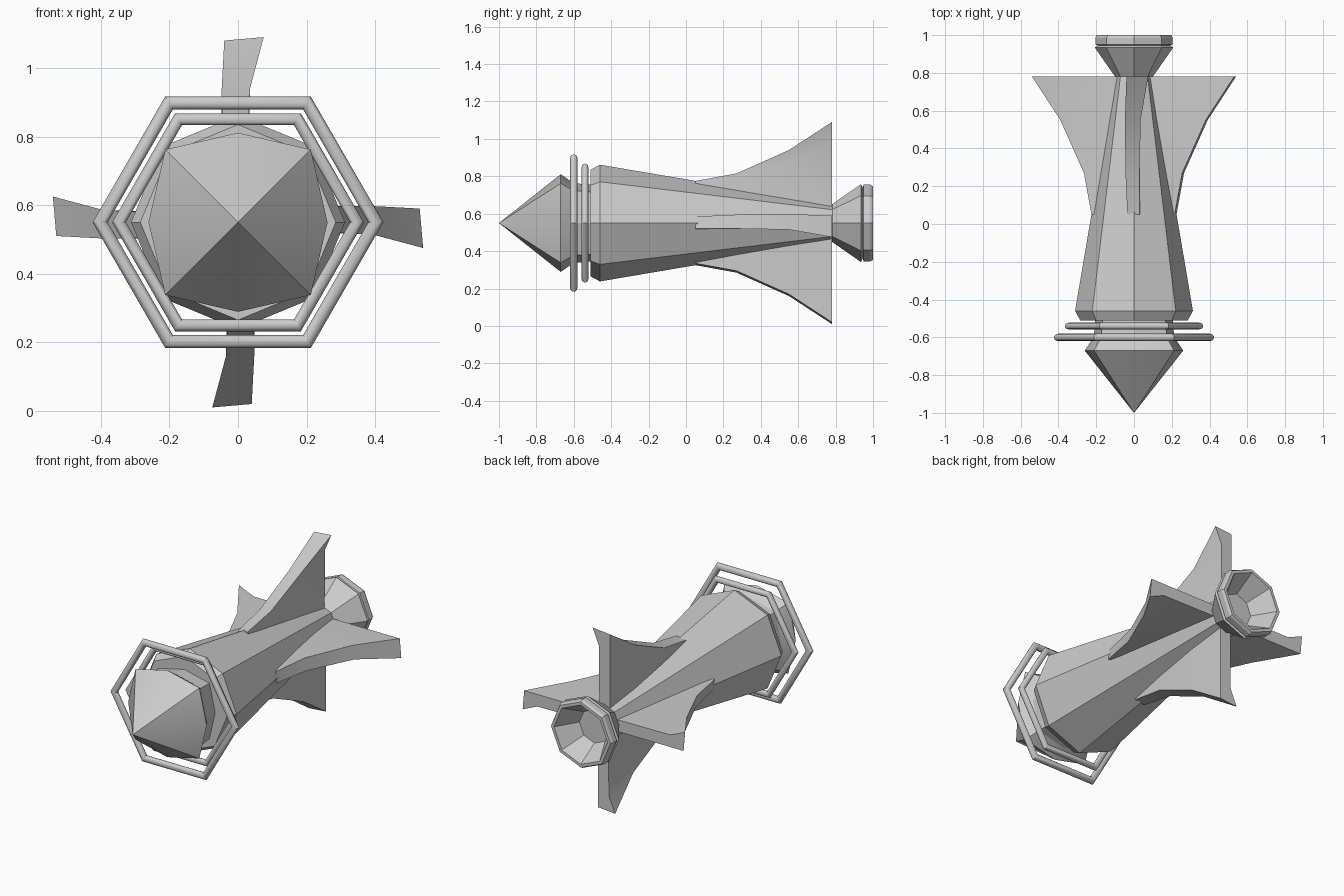
import bpy, bmesh
from math import sin, cos, pi, radians
from mathutils import Matrix

if "Cube" in bpy.data.objects:
    bpy.data.objects.remove(bpy.data.objects["Cube"])

CZ = 0.55  # height of the long axis


def finish(name, bm, angle=1):
    bmesh.ops.recalc_face_normals(bm, faces=bm.faces[:])
    me = bpy.data.meshes.new(name)
    bm.to_mesh(me)
    bm.free()
    ob = bpy.data.objects.new(name, me)
    bpy.context.collection.objects.link(ob)
    bpy.ops.object.select_all(action='DESELECT')
    ob.select_set(True)
    bpy.context.view_layer.objects.active = ob
    bpy.ops.object.shade_smooth_by_angle(angle=radians(angle))
    return ob


def lathe(name, profile, squash=1.0, angle=1):
    """Octagonal body along y; profile is (y, radius); squash scales the on-axis corners."""
    bm = bmesh.new()
    rings = []
    for y, r in profile:
        if r == 0:
            rings.append([bm.verts.new((0, y, CZ))] * 8)
            continue
        ring = []
        for i in range(8):
            a = i * pi / 4
            k = r * (squash if i % 2 == 0 else 1)
            ring.append(bm.verts.new((k * cos(a), y, CZ + k * sin(a))))
        rings.append(ring)
    for p, q in zip(rings, rings[1:]):
        for i in range(8):
            j = (i + 1) % 8
            bm.faces.new(list(dict.fromkeys((p[i], p[j], q[j], q[i]))))
    return finish(name, bm, angle)


# Pointed nose with a narrower neck running into the body
lathe("nose", [(-1, 0), (-0.67, 0.3), (-0.6, 0.245), (-0.5, 0.235), (-0.5, 0)], 0.87, 25)

# Tapered octagonal body
lathe("body", [(-0.51, 0), (-0.51, 0.285), (-0.46, 0.312), (0.79, 0.1), (0.79, 0)])

# Flared hollow nozzle with a lipped rim
lathe("nozzle", [(0.77, 0), (0.78, 0.1), (0.935, 0.208), (0.945, 0.19), (0.95, 0.205),
                 (0.985, 0.205), (1, 0.197), (1, 0.178), (0.87, 0.1), (0.87, 0)])

# Hexagonal hoops around the neck
for name, y, R, r in (("large_hoop", -0.6, 0.402, 0.022), ("small_hoop", -0.54, 0.347, 0.02)):
    bpy.ops.mesh.primitive_torus_add(location=(0, y, CZ), rotation=(pi / 2, 0, 0), major_segments=6,
                                     minor_segments=12, major_radius=R, minor_radius=r)
    bpy.context.object.name = name
    bpy.context.object.scale.z = 0.87
    bpy.ops.object.shade_smooth_by_angle(angle=radians(35))


# Four swept fins, each tip flaring to one side
def fin(name, turn):
    bm = bmesh.new()
    loops = []
    # y, outer reach, left x, right x at the tip
    for y, h, left, tip in ((0.05, 0.225, -0.035, 0.03), (0.27, 0.265, -0.045, 0.03),
                            (0.55, 0.39, -0.048, 0.035), (0.78, 0.54, -0.04, 0.075)):
        mid = 0.05 + 0.8 * (h - 0.05)
        section = [(left, 0.05), (left, mid), (left, h - 0.01), (tip, h), (0.033, mid), (0.03, 0.05)]
        loops.append([bm.verts.new((x, y, z)) for x, z in section])
    for p, q in zip(loops, loops[1:]):
        for i in range(6):
            j = (i + 1) % 6
            bm.faces.new((p[i], p[j], q[j], q[i]))
    bm.faces.new(loops[0])
    bm.faces.new(loops[-1])
    bm.transform(Matrix.Translation((0, 0, CZ)) @ Matrix.Rotation(turn, 4, 'Y'))
    finish(name, bm, 40)


for i, side in enumerate(("top", "right", "bottom", "left")):
    fin(side + "_fin", i * pi / 2)
